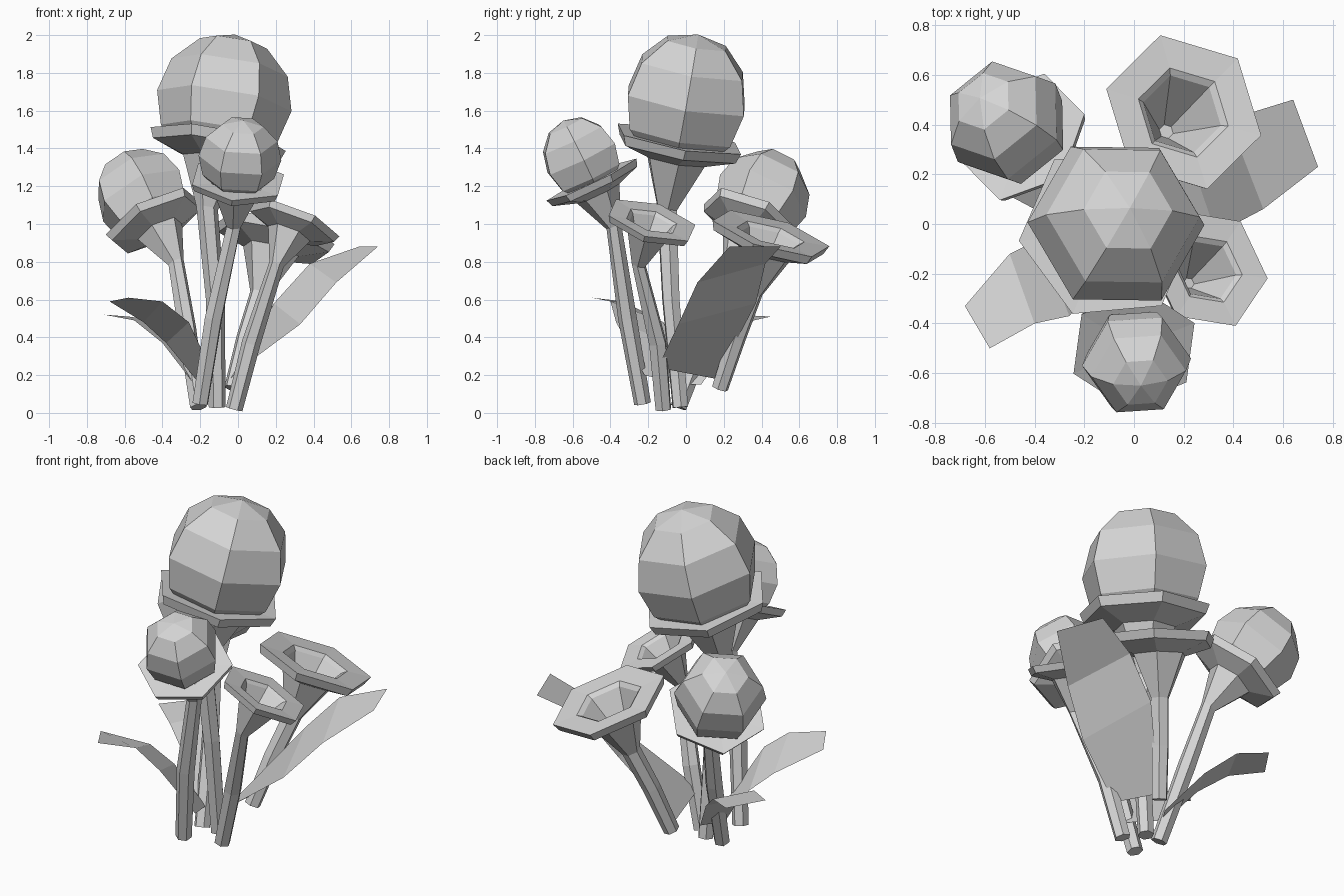
import bpy, bmesh, math
from mathutils import Vector, Matrix

cube = bpy.data.objects.get("Cube")
if cube:
    bpy.data.objects.remove(cube)

grey = bpy.data.materials.new("light_grey")
grey.use_nodes = True
COLOUR = (0.66, 0.66, 0.66, 1)
grey.diffuse_color = COLOUR
grey.node_tree.nodes["Principled BSDF"].inputs["Base Color"].default_value = COLOUR
UP = Vector((0, 0, 1))
SIDES = 6


def finish(bm, name):
    bmesh.ops.recalc_face_normals(bm, faces=bm.faces)
    mesh = bpy.data.meshes.new(name)
    bm.to_mesh(mesh)
    bm.free()
    mesh.materials.append(grey)
    obj = bpy.data.objects.new(name, mesh)
    bpy.context.collection.objects.link(obj)
    return obj


def add_ring(bm, centre, axis, radius, phase):
    turn = UP.rotation_difference(axis)
    verts = []
    for i in range(SIDES):
        a = phase + math.tau * i / SIDES
        verts.append(bm.verts.new(centre + turn @ Vector((math.cos(a), math.sin(a), 0)) * radius))
    return verts


# Cup outline as (radius, height along the axis), both relative to the rim radius
CUP = [(0.16, -1.03), (0.47, -0.31), (0.94, -0.15),
       (1, 0), (0.58, -0.02), (0.5, -0.08), (0.09, -0.85)]


def flower(name, base, mid, rim, lean, radius, phase=0, ball=0, ball_turn=0):
    """Six-sided stem flaring into a cup, with an optional ball resting in it."""
    base, mid, rim = Vector(base), Vector(mid), Vector(rim)
    axis = Vector(lean).normalized()
    phase = math.radians(phase)
    neck = rim + axis * CUP[0][1] * radius
    rise = (mid - base).normalized()
    bend = (neck - base).normalized()
    bm = bmesh.new()
    rings = [add_ring(bm, base, rise, 0.045, phase), add_ring(bm, mid, bend, 0.05, phase)]
    rings += [add_ring(bm, rim + axis * h * radius, axis, r * radius, phase) for r, h in CUP]
    for low, high in zip(rings, rings[1:]):
        for i in range(SIDES):
            j = (i + 1) % SIDES
            bm.faces.new((low[i], low[j], high[j], high[i]))
    bm.faces.new(rings[0])
    bm.faces.new(rings[-1])
    finish(bm, name + "_stem_and_cup")
    if ball:
        bm = bmesh.new()
        place = (Matrix.Translation(rim + axis * ball * 0.58)
                 @ UP.rotation_difference(axis).to_matrix().to_4x4()
                 @ Matrix.Rotation(math.radians(ball_turn), 4, "Z"))
        bmesh.ops.create_uvsphere(bm, u_segments=SIDES, v_segments=6, radius=ball, matrix=place)
        finish(bm, name + "_ball")


def leaf(name, edge_a, edge_b):
    """Bent ribbon between two edge paths."""
    bm = bmesh.new()
    rows = [(bm.verts.new(a), bm.verts.new(b)) for a, b in zip(edge_a, edge_b)]
    for p, q in zip(rows, rows[1:]):
        bm.faces.new((p[0], p[1], q[1], q[0]))
    finish(bm, name)


# Flowers carrying balls
flower("centre_flower", (-0.11, -0.03, 0.03), (-0.12, -0.08, 0.6), (-0.105, -0.035, 1.45),
       (0.16, 0.18, 1), 0.365, 6, 0.36, 30)
flower("back_flower", (-0.21, -0.04, 0.03), (-0.27, 0.12, 0.45), (-0.45, 0.35, 1.03),
       (-0.52, 0.48, 1), 0.28, 15, 0.253, 7)
flower("front_flower", (-0.2, -0.23, 0.05), (-0.13, -0.31, 0.5), (0.0, -0.5, 1.235),
       (0.09, -0.48, 1), 0.265, 24, 0.22, 33)

# Open flowers
flower("wide_open_flower", (-0.03, 0.18, 0.13), (0.04, 0.27, 0.4), (0.2, 0.45, 0.95),
       (0.27, 0.3, 1), 0.33, -15)
flower("small_open_flower", (-0.02, -0.12, 0.02), (0.07, -0.15, 0.37), (0.3, -0.18, 1.02),
       (0.41, 0.3, 1), 0.255, -6)

# Leaves
leaf("large_leaf",
     [(0.02, -0.15, 0.24), (0.33, -0.04, 0.47), (0.52, 0.06, 0.69), (0.74, 0.23, 0.88)],
     [(-0.04, 0.16, 0.18), (0.19, 0.37, 0.58), (0.38, 0.42, 0.79), (0.64, 0.5, 0.88)])
leaf("front_leaf",
     [(-0.13, -0.22, 0.2), (-0.26, -0.37, 0.48), (-0.4, -0.4, 0.59), (-0.58, -0.5, 0.61)],
     [(-0.2, -0.02, 0.15), (-0.38, -0.06, 0.37), (-0.5, -0.12, 0.48), (-0.68, -0.33, 0.59)])
leaf("back_leaf",
     [(-0.23, -0.04, 0.15), (-0.4, 0.06, 0.37), (-0.55, 0.14, 0.49), (-0.71, 0.26, 0.52)],
     [(-0.15, 0.08, 0.15), (-0.3, 0.24, 0.37), (-0.43, 0.36, 0.49), (-0.58, 0.45, 0.51)])
